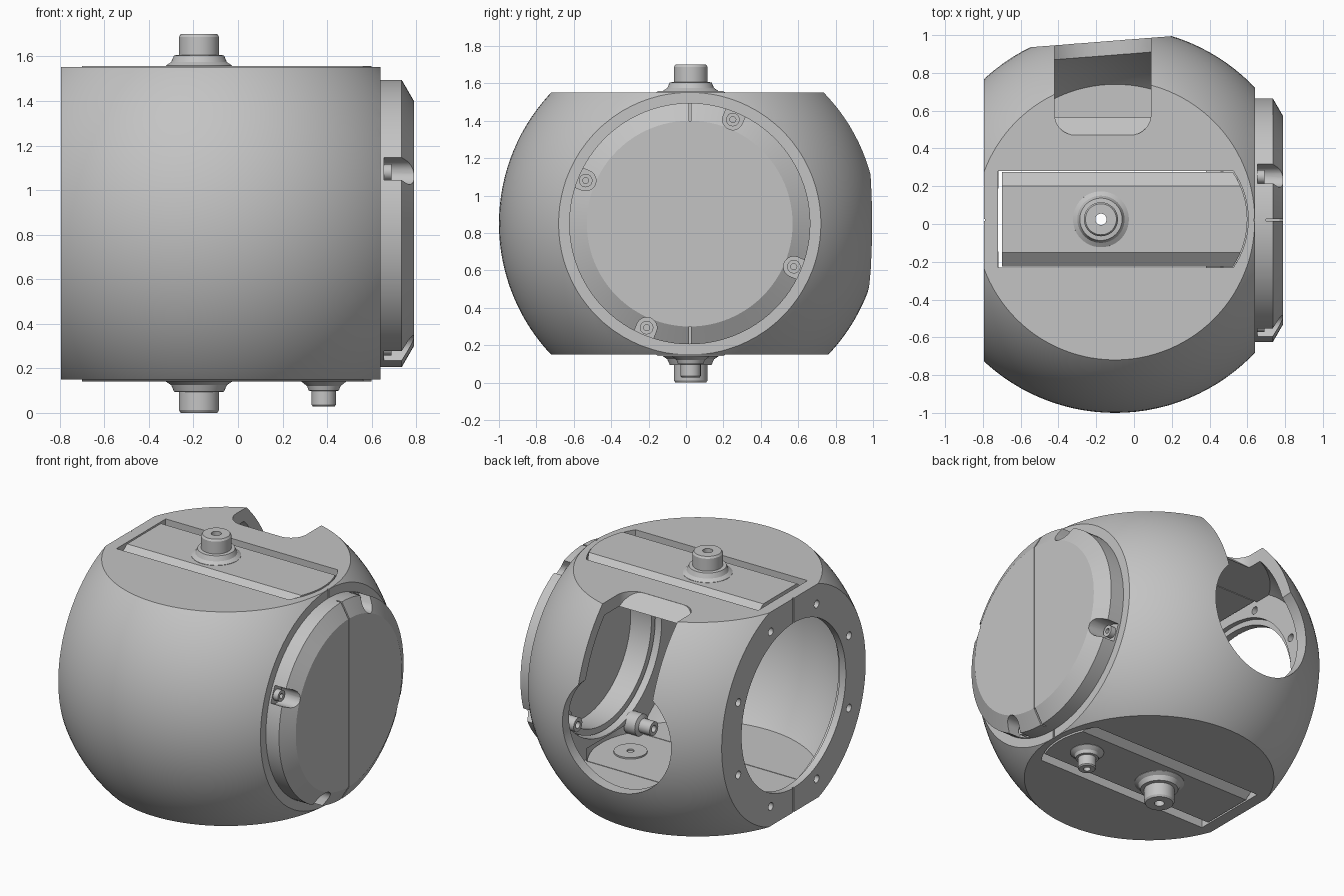
import bpy, bmesh, math
from mathutils import Vector, Matrix

if "Cube" in bpy.data.objects:
    bpy.data.objects.remove(bpy.data.objects["Cube"], do_unlink=True)

grey = bpy.data.materials.new("plain grey")
grey.use_nodes = True
grey.diffuse_color = (0.55, 0.55, 0.55, 1)
grey.node_tree.nodes["Principled BSDF"].inputs["Base Color"].default_value = grey.diffuse_color

MID = Vector((-0.10, 0.02, 0.85))    # centre of the ball
POST_X, SMALL_X = -0.175, 0.385


def finish(bm, name):
    bmesh.ops.remove_doubles(bm, verts=bm.verts, dist=1e-5)
    bmesh.ops.recalc_face_normals(bm, faces=bm.faces)
    mesh = bpy.data.meshes.new(name)
    bm.to_mesh(mesh)
    bm.free()
    mesh.materials.append(grey)
    ob = bpy.data.objects.new(name, mesh)
    bpy.context.collection.objects.link(ob)
    return ob


def ball(r, name="cutter"):
    bm = bmesh.new()
    bmesh.ops.create_uvsphere(bm, u_segments=112, v_segments=64, radius=r)
    bmesh.ops.translate(bm, verts=bm.verts, vec=MID)
    return finish(bm, name)


def box(lo, hi, name="cutter"):
    bm = bmesh.new()
    bmesh.ops.create_cube(bm, size=1)
    for v in bm.verts:
        v.co = [a if c < 0 else b for a, b, c in zip(lo, hi, v.co)]
    return finish(bm, name)


def prism(points, axis, lo, hi, name="cutter"):
    """Extrude a flat outline along x (points are y, z) or z (points are x, y)."""
    bm = bmesh.new()
    place = (lambda u, v: (lo, u, v)) if axis == "x" else (lambda u, v: (u, v, lo))
    face = bm.faces.new([bm.verts.new(place(*p)) for p in points])
    new = bmesh.ops.extrude_face_region(bm, geom=[face])["geom"]
    step = Vector((hi - lo, 0, 0)) if axis == "x" else Vector((0, 0, hi - lo))
    bmesh.ops.translate(bm, vec=step, verts=[g for g in new if isinstance(g, bmesh.types.BMVert)])
    return finish(bm, name)


def rod(start, end, r, name="cutter", sides=32):
    bm = bmesh.new()
    start, end = Vector(start), Vector(end)
    turn = (end - start).to_track_quat("Z", "Y").to_matrix().to_4x4()
    bmesh.ops.create_cone(bm, cap_ends=True, segments=sides, radius1=r, radius2=r,
                          depth=(end - start).length,
                          matrix=Matrix.Translation((start + end) / 2) @ turn)
    return finish(bm, name)


def lathe(profile, centre, axis, name, steps=64):
    """Spin (radius, height) points about an axis through centre; closed if hollow."""
    bm = bmesh.new()
    axis, centre = Vector(axis), Vector(centre)
    side = Vector((0, 1, 0))
    vs = [bm.verts.new(centre + side * r + axis * h) for r, h in profile]
    pairs = list(zip(vs, vs[1:]))
    if profile[0][0] > 0:
        pairs.append((vs[-1], vs[0]))
    es = [bm.edges.new(p) for p in pairs]
    bmesh.ops.spin(bm, geom=vs + es, cent=centre, axis=axis, angle=math.tau,
                   steps=steps, use_merge=True)
    return finish(bm, name)


def combine(ob, other, how="DIFFERENCE"):
    mod = ob.modifiers.new("cut", "BOOLEAN")
    mod.operation, mod.object, mod.solver = how, other, "EXACT"
    bpy.context.view_layer.objects.active = ob
    bpy.ops.object.modifier_apply(modifier=mod.name)
    bpy.data.objects.remove(other, do_unlink=True)
    return ob


def around(r, angle, x):
    return Vector((x, MID.y + r * math.cos(angle), MID.z + r * math.sin(angle)))


def plate_plan(grow):
    """Long outline with a straight left end and a bowed right end."""
    w, left = 0.25 + grow, -0.70 - grow * 4
    arc = [(0.154 + math.cos(a) * (0.446 + grow), 0.025 + math.sin(a) * (0.446 + grow))
           for a in [math.asin(w / (0.446 + grow)) * k / 8 for k in range(-8, 9)]]
    return [(left, 0.025 - w)] + arc + [(left, 0.025 + w)]


# Shell: ball trimmed flat on four sides and hollowed out
shell = ball(1.02, "shell")
combine(shell, box((-0.795, -2, 0.15), (0.64, 2, 1.552)), "INTERSECT")
cavity = combine(ball(0.95), box((-0.717, -2, 0.23), (0.54, 2, 1.47)), "INTERSECT")
combine(shell, cavity)

# Side openings, with a shallow step in the left one
combine(shell, rod(around(0, 0, -1), around(0, 0, 1), 0.54, sides=96))
combine(shell, rod(around(0, 0, -0.75), around(0, 0, -0.70), 0.575, sides=96))

# Round rear window, turned slightly outwards, with a slot running up into the top
aim = Vector((-0.075, 0.955, 0)).normalized()
combine(shell, rod(MID + aim * 0.5, MID + aim * 1.4, 0.375, sides=96))
corner = [math.pi / 2 * k / 8 for k in range(9)]
plan = [(-0.31 - 0.11 * math.cos(a), 0.58 - 0.11 * math.sin(a)) for a in corner]
plan += [(-0.02 + 0.11 * math.sin(a), 0.58 - 0.11 * math.cos(a)) for a in corner]
plan += [(0.09, 1.3), (-0.42, 1.3)]
slot = prism(plan, "z", 0.86, 1.7)
sloped = prism([(0.46, 1.8), (0.46, 1.56), (0.57, 1.465), (0.57, 0.8), (1.4, 0.8), (1.4, 1.8)],
               "x", -1, 1)
combine(shell, combine(slot, sloped, "INTERSECT"))

# Plate openings above and below
for low in (0.05, 1.40):
    combine(shell, prism(plate_plan(0.005), "z", low, low + 0.25))

# Bolt holes around the left opening
for k in range(8):
    a = math.pi / 8 + k * math.pi / 4
    combine(shell, rod(around(0.62, a, -0.9), around(0.62, a, -0.70), 0.025, sides=20))

# Seam line on both flat sides
for x in (-0.80, 0.64):
    combine(shell, box((x - 0.008, 0.016, 0), (x + 0.012, 0.026, 2)))

# Round side cap
cap = lathe([(0, 0.79), (0.55, 0.79), (0.645, 0.735), (0.645, 0.638), (0.53, 0.638),
             (0.53, 0.58), (0.49, 0.58), (0.49, 0.73), (0, 0.73)],
            (0, MID.y, MID.z), (1, 0, 0), "side_cap", 96)
for low in (0.19, 1.40):
    combine(cap, box((0.70, 0.016, low), (0.9, 0.026, low + 0.11)))
combine(cap, box((0.787, 0.018, 0), (0.9, 0.022, 2)))

# Four screw notches in the cap rim, screw seats, and bosses inside
parts = [shell, cap]
for k in range(4):
    a = math.radians(67.5 + 90 * k)
    out = Vector((0, math.cos(a), math.sin(a)))
    across = Vector((0, -math.sin(a), math.cos(a))) * 0.055
    seat = around(0.602, a, 0)
    bend = [math.pi / 2 + math.pi * j / 12 for j in range(13)]
    outline = [seat + out * 0.055 * math.cos(b) + across * math.sin(b) for b in bend]
    outline += [seat - across + out * 0.1, seat + across + out * 0.1]
    combine(cap, prism([(p.y, p.z) for p in outline], "x", 0.655, 0.9))
    parts.append(lathe([(0.016, 0.64), (0.036, 0.64), (0.036, 0.69), (0.016, 0.69)],
                       seat, (1, 0, 0), "screw_seat", 24))
    parts.append(lathe([(0.022, 0.55), (0.07, 0.55), (0.07, 0.47), (0.045, 0.46),
                        (0.045, 0.38), (0.022, 0.38)], seat, (1, 0, 0), "screw_boss", 32))

# Top and bottom plates with hollow posts
post = [(0.03, 0.61), (0.15, 0.61), (0.148, 0.71), (0.125, 0.725), (0.112, 0.755),
        (0.09, 0.757), (0.09, 0.838), (0.082, 0.85), (0.03, 0.85)]
small = [(0.022, 0.61), (0.10, 0.61), (0.10, 0.71), (0.075, 0.73), (0.068, 0.75),
         (0.054, 0.752), (0.054, 0.815), (0.048, 0.822), (0.022, 0.822)]
section = [(-0.25, 0.62), (-0.25, 0.65), (-0.175, 0.708), (0.175, 0.708), (0.25, 0.65), (0.25, 0.62)]
for s, side in ((1, "top"), (-1, "bottom")):
    plate = prism([(0.025 + y, MID.z + s * z) for y, z in section], "x", -0.8, 0.8, side + "_plate")
    combine(plate, prism(plate_plan(0), "z", -0.5, 2.5), "INTERSECT")
    combine(plate, rod((POST_X, 0.025, -1), (POST_X, 0.025, 3), 0.05))
    parts += [plate, lathe(post, (POST_X, 0.025, MID.z), (0, 0, s), side + "_post", 48)]
parts.append(lathe(small, (SMALL_X, 0.025, MID.z), (0, 0, -1), "small_bottom_post", 40))

# Smooth shading with crisp edges
bpy.ops.object.select_all(action="DESELECT")
for ob in parts:
    ob.select_set(True)
bpy.context.view_layer.objects.active = shell
bpy.ops.object.shade_smooth_by_angle(angle=math.radians(25))
